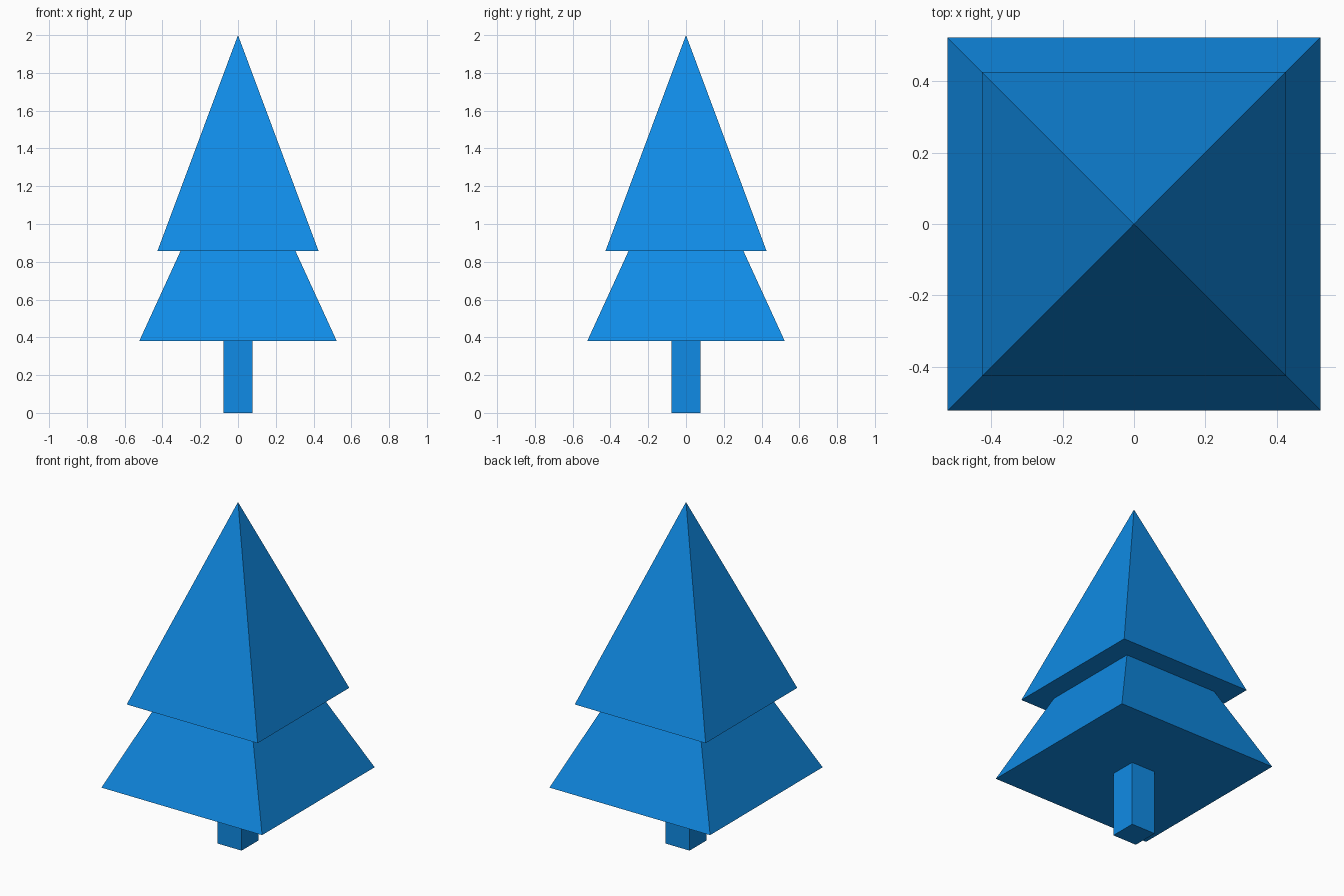
import bpy
import bmesh
from mathutils import Matrix

cube = bpy.data.objects.get("Cube")
if cube:
    bpy.data.objects.remove(cube, do_unlink=True)

# Single flat colour
blue = bpy.data.materials.new("bright blue")
blue.use_nodes = True
colour = (0.005, 0.26, 0.79, 1.0)
blue.diffuse_color = colour
blue.node_tree.nodes["Principled BSDF"].inputs["Base Color"].default_value = colour


def square_solid(name, bottom_half, top_half, z0, z1):
    """Closed four-sided solid aligned to the axes; top_half 0 makes a pyramid."""
    root2 = 2 ** 0.5
    bm = bmesh.new()
    bmesh.ops.create_cone(bm, cap_ends=True, segments=4,
                          radius1=bottom_half * root2, radius2=top_half * root2,
                          depth=z1 - z0)
    bmesh.ops.remove_doubles(bm, verts=bm.verts, dist=0.0001)
    # Turn the flat sides to face the axes, whatever the starting corner
    corner = min(bm.verts, key=lambda v: v.co.z).co
    if min(abs(corner.x), abs(corner.y)) < 0.001:
        bmesh.ops.rotate(bm, verts=bm.verts,
                         matrix=Matrix.Rotation(0.7853982, 3, 'Z'))
    bmesh.ops.translate(bm, verts=bm.verts, vec=(0, 0, (z0 + z1) / 2))
    bmesh.ops.recalc_face_normals(bm, faces=bm.faces)
    mesh = bpy.data.meshes.new(name)
    bm.to_mesh(mesh)
    bm.free()
    mesh.materials.append(blue)
    obj = bpy.data.objects.new(name, mesh)
    bpy.context.collection.objects.link(obj)
    return obj


# Trunk, then the two tiers of foliage
square_solid("trunk", 0.078, 0.078, 0.0, 0.40)
square_solid("lower_foliage", 0.523, 0.0, 0.38, 1.52)
square_solid("upper_foliage", 0.426, 0.0, 0.858, 2.0)
